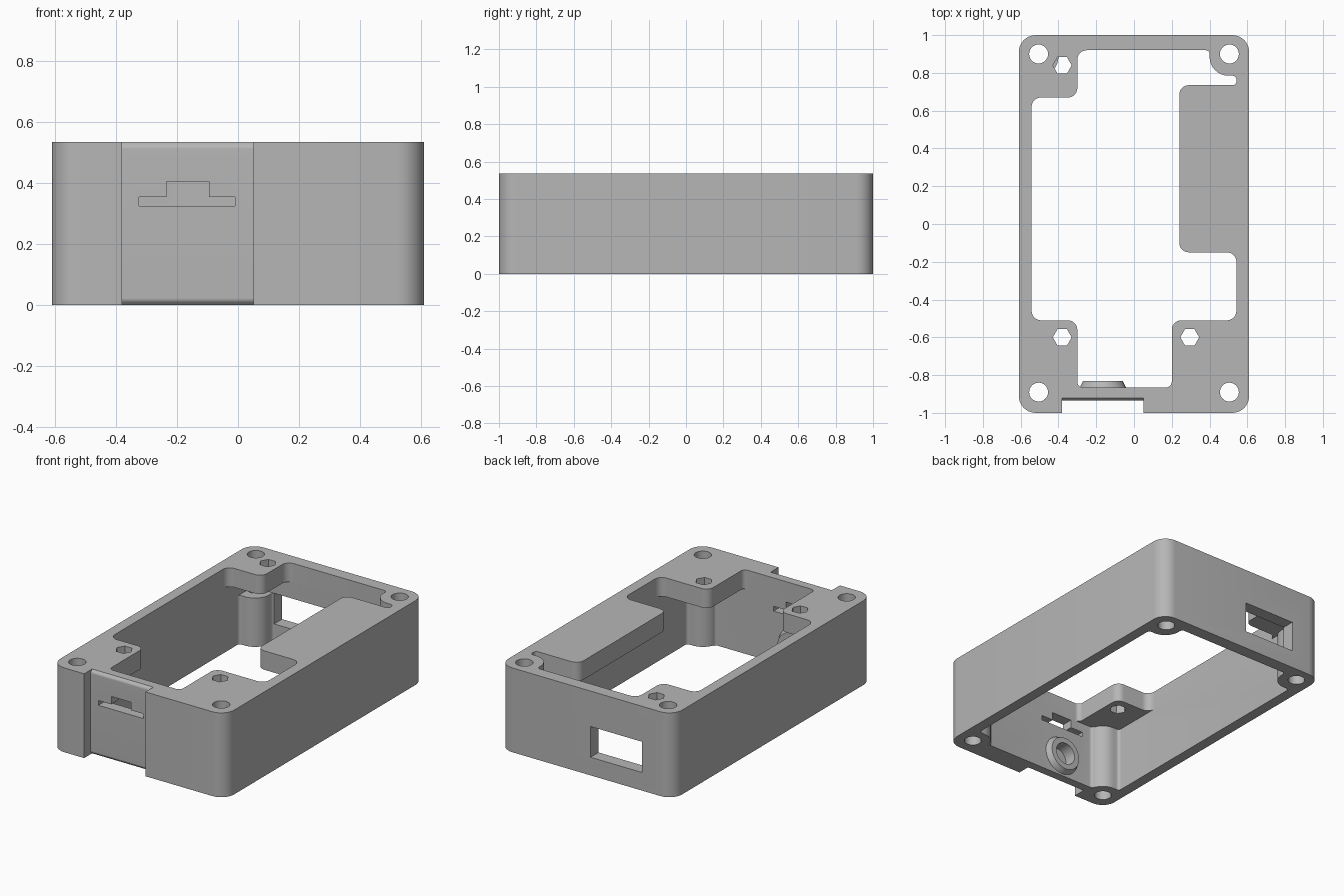
import bpy, bmesh, math
from mathutils import Matrix, Vector

cube = bpy.data.objects.get("Cube")
if cube:
    bpy.data.objects.remove(cube, do_unlink=True)

H = 0.535          # case height
PLATE = 0.415      # underside of the top plates
XW, YB, YF = 0.542, 0.92, -0.865   # inner wall faces

grey = bpy.data.materials.new("case_grey")
grey.use_nodes = True
colour = (0.47, 0.47, 0.47, 1)
grey.diffuse_color = colour
grey.node_tree.nodes["Principled BSDF"].inputs["Base Color"].default_value = colour

# Axis maps (u, v, w) -> world
ALONG_Z = Matrix.Identity(4)
ALONG_X = Matrix(((0, 0, 1, 0), (1, 0, 0, 0), (0, 1, 0, 0), (0, 0, 0, 1)))
ALONG_Y = Matrix(((1, 0, 0, 0), (0, 0, 1, 0), (0, 1, 0, 0), (0, 0, 0, 1)))


def rounded(points, default=0.0, steps=8):
    """Fillet each corner of a polygon; a third value sets its own radius."""
    out = []
    n = len(points)
    for i, p in enumerate(points):
        r = p[2] if len(p) > 2 else default
        c = Vector(p[:2])
        a = (Vector(points[i - 1][:2]) - c).normalized()
        b = (Vector(points[(i + 1) % n][:2]) - c).normalized()
        if r == 0:
            out.append(c)
            continue
        half = a.angle(b) / 2
        centre = c + (a + b).normalized() * (r / math.sin(half))
        start = c + a * (r / math.tan(half)) - centre
        end = c + b * (r / math.tan(half)) - centre
        sweep = start.angle_signed(end)
        for k in range(steps + 1):
            out.append(centre + Matrix.Rotation(-sweep * k / steps, 2) @ start)
    return out


def make(name, bm):
    bmesh.ops.recalc_face_normals(bm, faces=bm.faces)
    mesh = bpy.data.meshes.new(name)
    bm.to_mesh(mesh)
    bm.free()
    obj = bpy.data.objects.new(name, mesh)
    bpy.context.collection.objects.link(obj)
    return obj


def prism(name, profile, w0, w1, axis=ALONG_Z):
    bm = bmesh.new()
    face = bm.faces.new([bm.verts.new((p[0], p[1], w0)) for p in profile])
    ext = bmesh.ops.extrude_face_region(bm, geom=[face])
    new = [v for v in ext["geom"] if isinstance(v, bmesh.types.BMVert)]
    bmesh.ops.translate(bm, verts=new, vec=(0, 0, w1 - w0))
    bm.transform(axis)
    return make(name, bm)


def box_profile(u0, u1, v0, v1):
    return [(u0, v0), (u1, v0), (u1, v1), (u0, v1)]


def cone(name, centre, r1, r2, depth, sides=32, along_y=False):
    bm = bmesh.new()
    turn = Matrix.Rotation(-math.pi / 2 if along_y else 0, 4, "X")
    bmesh.ops.create_cone(bm, cap_ends=True, segments=sides, radius1=r1, radius2=r2,
                          depth=depth, matrix=Matrix.Translation(centre) @ turn)
    return make(name, bm)


def combine(target, tool, operation="DIFFERENCE"):
    tool.hide_render = True
    mod = target.modifiers.new("combine", "BOOLEAN")
    mod.operation, mod.solver, mod.object = operation, "EXACT", tool
    bpy.context.view_layer.objects.active = target
    bpy.ops.object.modifier_apply(modifier=mod.name)
    bpy.data.objects.remove(tool, do_unlink=True)


# Outer shell
case = prism("case_body", rounded(box_profile(-0.61, 0.61, -1, 1), 0.09), 0, H)
case.data.materials.append(grey)

# Lower cavity, leaving a round screw post in each corner
cavity = []
for sx, sy, wall in ((1, 1, YB), (-1, 1, YB), (-1, -1, YF), (1, -1, YF)):
    corner = [(sx * XW, sy * 0.785, 0.02), (sx * 0.4, sy * 0.785, 0.1),
              (sx * 0.4, wall, 0.02)]
    cavity += corner if sx * sy > 0 else corner[::-1]
combine(case, prism("cavity", rounded(cavity), -0.1, PLATE))

# Top opening around the shelf and the three nut plates
opening = [(-XW, 0.67), (-0.3, 0.67), (-0.3, YB), (0.4, YB, 0.02),
           (0.4, 0.785, 0.1), (XW, 0.785, 0.02), (XW, 0.735, 0.02), (0.24, 0.735),
           (0.24, -0.15), (XW, -0.15), (XW, -0.51), (0.2, -0.51), (0.2, YF, 0.03),
           (-0.3, YF, 0.03), (-0.3, -0.51), (-XW, -0.51)]
combine(case, prism("opening", rounded(opening, 0.05), PLATE - 0.01, H + 0.1))

# Gap above the shortened rear post
combine(case, prism("post_gap", box_profile(-XW, -0.38, 0.77, YB), 0.31, PLATE))

# Front recess with softened top and bottom edges
recess = [(-1.1, -0.02), (-0.9, -0.02), (-0.935, 0.015, 0.02),
          (-0.935, H - 0.015, 0.02), (-0.9, H + 0.02), (-1.1, H + 0.02)]
combine(case, prism("recess", rounded(recess), -0.38, 0.05, ALONG_X))

# Round socket on the inside of the front wall
combine(case, cone("socket", (-0.165, -0.855, 0.135), 0.13, 0.105, 0.05, 32, True), "UNION")
combine(case, cone("socket_hole", (-0.165, -0.85, 0.135), 0.07, 0.07, 0.12, 32, True))

# Stepped slot through the front wall
slot = [(-0.325, 0.325), (-0.01, 0.325), (-0.01, 0.355), (-0.095, 0.355),
        (-0.095, 0.405), (-0.235, 0.405), (-0.235, 0.355), (-0.325, 0.355)]
combine(case, prism("slot", slot, -1.1, -0.8, ALONG_Y))

# Window through the back wall
combine(case, prism("window", box_profile(-0.39, -0.03, 0.115, 0.31), 0.86, 1.1, ALONG_Y))

# Screw holes and hexagonal nut holes
for sx in (-1, 1):
    for y in (-0.89, 0.9):
        combine(case, cone("screw_hole", (sx * 0.505, y, H / 2), 0.05, 0.05, 1))
for x, y in ((-0.38, 0.84), (-0.38, -0.6), (0.295, -0.6)):
    hole = cone("nut_hole", (0, 0, 0), 0.05, 0.05, 0.4, 6)
    first = hole.data.vertices[0].co
    hole.rotation_euler.z = -math.atan2(first.y, first.x)
    hole.location = (x, y, H)
    bpy.context.view_layer.update()
    combine(case, hole)

# Smooth curves, crisp edges
bpy.ops.object.select_all(action="DESELECT")
case.select_set(True)
bpy.context.view_layer.objects.active = case
bpy.ops.object.shade_smooth_by_angle(angle=math.radians(30))
